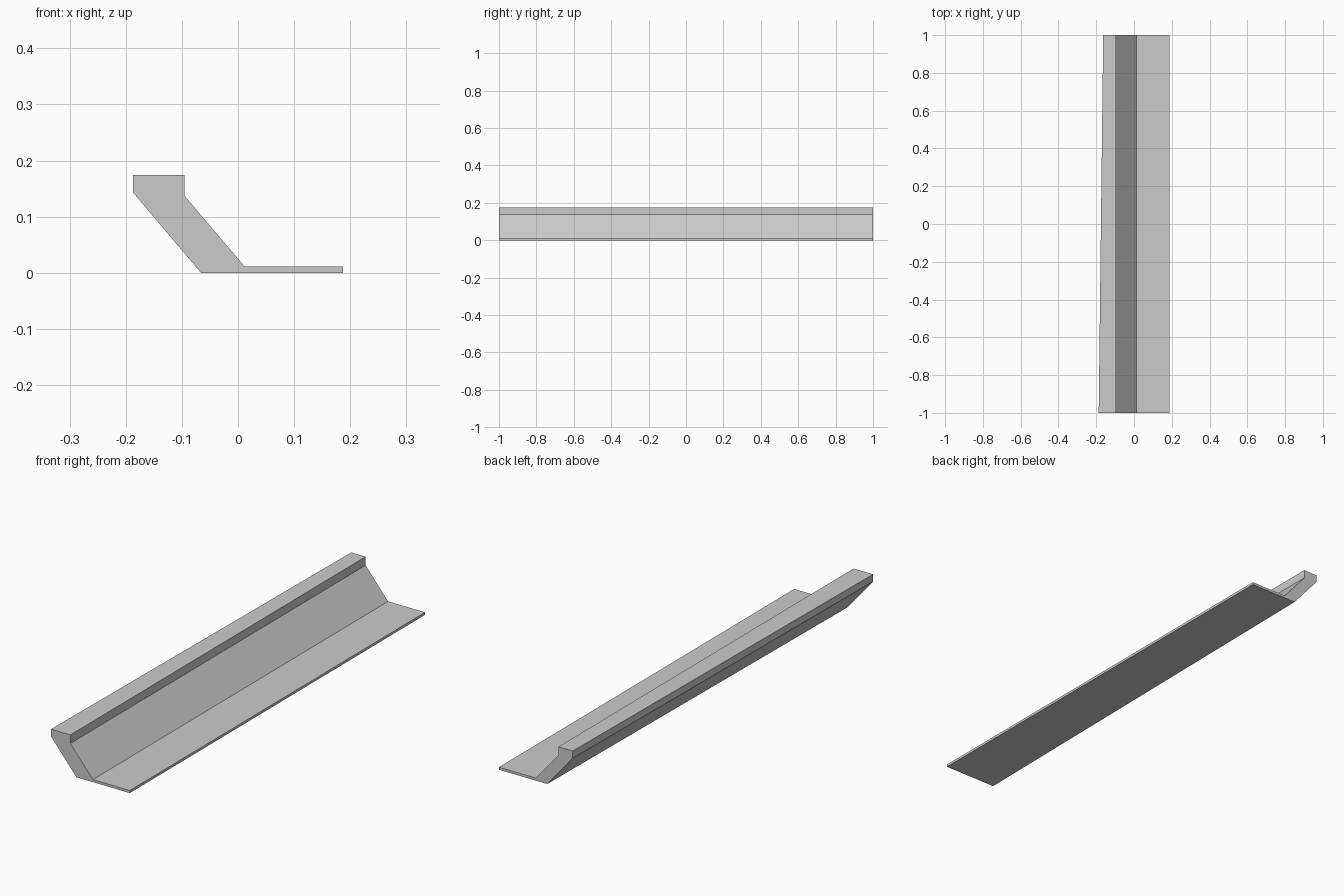
import bpy
import bmesh

cube = bpy.data.objects.get("Cube")
if cube:
    bpy.data.objects.remove(cube, do_unlink=True)

# Single grey finish
GREY = (0.6, 0.6, 0.6, 1.0)
mat = bpy.data.materials.new("plain grey")
mat.use_nodes = True
mat.diffuse_color = GREY
mat.node_tree.nodes["Principled BSDF"].inputs["Base Color"].default_value = GREY

# Cross-section: the outer side of the wall is thinner at the back end
TAPER = 0.024
outer = [(-0.187, 0.174), (-0.187, 0.143), (-0.066, 0.0)]
inner = [(0.187, 0.0), (0.187, 0.011), (0.012, 0.011), (-0.095, 0.137), (-0.095, 0.174)]


def end_ring(bm, y, shift):
    points = [(x + shift, z) for x, z in outer] + inner
    return [bm.verts.new((x, y, z)) for x, z in points]


# Loft the profile from front to back
bm = bmesh.new()
front = end_ring(bm, -1, 0)
back = end_ring(bm, 1, TAPER)
bm.faces.new(front)
bm.faces.new(back[::-1])
for i in range(len(front)):
    j = (i + 1) % len(front)
    bm.faces.new((front[j], front[i], back[i], back[j]))
bmesh.ops.recalc_face_normals(bm, faces=bm.faces)

mesh = bpy.data.meshes.new("angled_edge_strip")
bm.to_mesh(mesh)
bm.free()
mesh.materials.append(mat)
strip = bpy.data.objects.new("angled_edge_strip", mesh)
bpy.context.collection.objects.link(strip)
